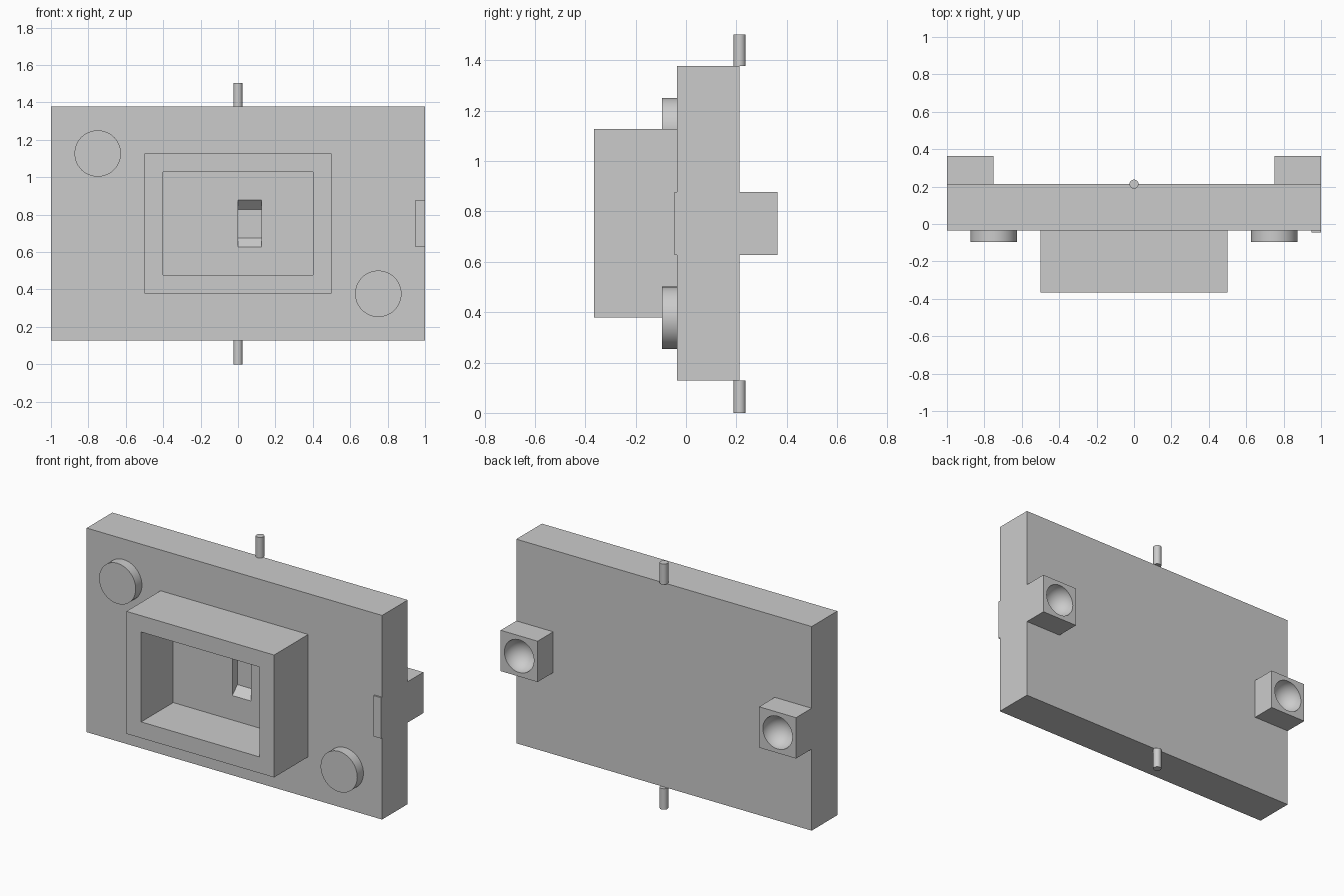
import bpy, bmesh, math
from mathutils import Matrix

if "Cube" in bpy.data.objects:
    bpy.data.objects.remove(bpy.data.objects["Cube"])

FRONT, BACK = -0.035, 0.213      # plate faces
RIM, FLOOR = -0.365, -0.055      # housing front and pocket floor
MID_Z = 0.752


def make(name, bm):
    bmesh.ops.recalc_face_normals(bm, faces=bm.faces)
    me = bpy.data.meshes.new(name)
    bm.to_mesh(me)
    bm.free()
    ob = bpy.data.objects.new(name, me)
    bpy.context.collection.objects.link(ob)
    return ob


def box(name, x, y, z):
    bm = bmesh.new()
    bmesh.ops.create_cube(bm, size=1)
    for v in bm.verts:
        v.co = [r[0] if c < 0 else r[1] for c, r in zip(v.co, (x, y, z))]
    return make(name, bm)


def smooth(ob):
    bpy.ops.object.select_all(action='DESELECT')
    ob.select_set(True)
    bpy.context.view_layer.objects.active = ob
    bpy.ops.object.shade_smooth_by_angle(angle=math.radians(30))


def cylinder(name, r, depth, centre, along_y=False):
    bm = bmesh.new()
    rot = Matrix.Rotation(math.pi / 2, 4, 'X') if along_y else Matrix()
    bmesh.ops.create_cone(bm, cap_ends=True, segments=48, radius1=r, radius2=r,
                          depth=depth, matrix=Matrix.Translation(centre) @ rot)
    ob = make(name, bm)
    smooth(ob)
    return ob


def cut(ob, cutters):
    for c in cutters:
        m = ob.modifiers.new("cut", 'BOOLEAN')
        m.operation, m.solver, m.object = 'DIFFERENCE', 'EXACT', c
        bpy.context.view_layer.objects.active = ob
        bpy.ops.object.modifier_apply(modifier=m.name)


# main plate and hollow front housing
plate = box("plate", (-1, 1), (FRONT, BACK), (0.128, 1.377))
housing = box("front_housing", (-0.5, 0.5), (RIM, FRONT), (0.378, 1.127))
pocket = box("pocket_cutter", (-0.4, 0.4), (RIM - 0.1, FLOOR), (0.477, 1.027))

# small slot with sloped ends in the pocket floor
profile = [(FLOOR - 0.05, 0.627), (FLOOR, 0.627), (FLOOR + 0.05, 0.675),
           (FLOOR + 0.05, 0.827), (FLOOR, 0.877), (FLOOR - 0.05, 0.877)]
bm = bmesh.new()
face = bm.faces.new([bm.verts.new((0, y, z)) for y, z in profile])
ext = bmesh.ops.extrude_face_region(bm, geom=[face])
bmesh.ops.translate(bm, vec=(0.125, 0, 0),
                    verts=[g for g in ext["geom"] if isinstance(g, bmesh.types.BMVert)])
slot = make("slot_cutter", bm)
cut(housing, [pocket, slot])
cut(plate, [slot])
cutters = [pocket, slot]

# round front buttons
for name, x, z in (("upper_button", -0.75, 1.127), ("lower_button", 0.75, 0.377)):
    cylinder(name, 0.124, 0.06, (x, FRONT - 0.03, z), True)

# thin catch on the front right edge
box("edge_catch", (0.95, 1), (FRONT - 0.01, FRONT), (0.627, 0.877))

# hinge pins above and below
for name, z in (("lower_pin", 0.064), ("upper_pin", 1.44)):
    cylinder(name, 0.024, 0.128 if z < 1 else 0.126, (0, BACK, z))

# back blocks with a round hollow
for side, label in ((-1, "left"), (1, "right")):
    block = box(label + "_back_block", sorted((side * 0.75, side)),
                (BACK, 0.364), (0.627, 0.877))
    bm = bmesh.new()
    bmesh.ops.create_uvsphere(bm, u_segments=48, v_segments=24, radius=0.1,
                              matrix=Matrix.Translation((side * 0.875, 0.3645, MID_Z)))
    ball = make(label + "_hollow_cutter", bm)
    cut(block, [ball])
    smooth(block)
    cutters.append(ball)

for c in cutters:
    bpy.data.objects.remove(c, do_unlink=True)
